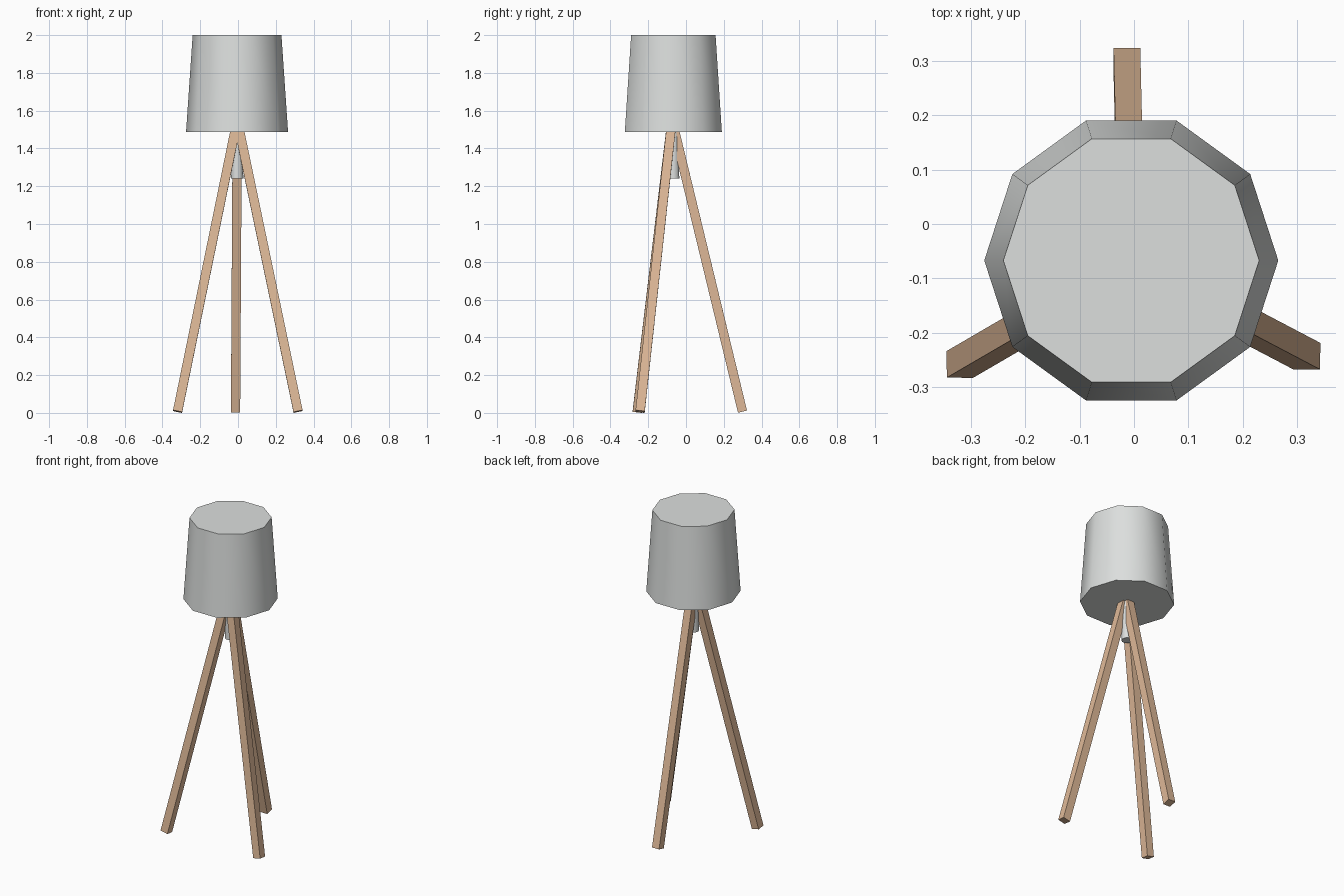
import bpy, bmesh, math
from mathutils import Vector, Matrix

if "Cube" in bpy.data.objects:
    bpy.data.objects.remove(bpy.data.objects["Cube"])


def material(name, rgb):
    m = bpy.data.materials.new(name)
    m.diffuse_color = (*rgb, 1.0)
    m.use_nodes = True
    m.node_tree.nodes["Principled BSDF"].inputs["Base Color"].default_value = m.diffuse_color
    return m


GREY = material("light grey", (0.72, 0.74, 0.73))
WOOD = material("light wood", (0.73, 0.48, 0.31))
CX, CY = -0.005, -0.067  # lamp axis


def finish(name, bm, mat):
    bmesh.ops.recalc_face_normals(bm, faces=bm.faces)
    mesh = bpy.data.meshes.new(name)
    bm.to_mesh(mesh)
    bm.free()
    mesh.materials.append(mat)
    ob = bpy.data.objects.new(name, mesh)
    bpy.context.collection.objects.link(ob)
    return ob


def tapered_drum(name, r_bottom, r_top, z0, z1, sides=10):
    bm = bmesh.new()
    bmesh.ops.create_cone(bm, cap_ends=True, segments=sides, radius1=r_bottom,
                          radius2=r_top, depth=z1 - z0)
    # turn so a corner always points along +x
    corner = max(bm.verts, key=lambda v: v.co.x).co
    turn = Matrix.Rotation(-math.atan2(corner.y, corner.x), 4, 'Z')
    bm.transform(Matrix.Translation((CX, CY, (z0 + z1) / 2)) @ turn)
    ob = finish(name, bm, GREY)
    bpy.ops.object.select_all(action='DESELECT')
    ob.select_set(True)
    bpy.context.view_layer.objects.active = ob
    bpy.ops.object.shade_smooth_by_angle(angle=math.radians(40))


def leg(name, foot, top, width=0.049):
    a, b = Vector(foot), Vector(top)
    d = b - a
    bm = bmesh.new()
    bmesh.ops.create_cube(bm, size=1.0)
    rot = Vector((0, 0, 1)).rotation_difference(d).to_matrix().to_4x4()
    bm.transform(Matrix.Translation((a + b) / 2) @ rot
                 @ Matrix.Diagonal((width, width, d.length, 1)))
    finish(name, bm, WOOD)


# Closed ten-sided shade and the small stem below it
tapered_drum("lamp_shade", 0.27, 0.235, 1.487, 2.0)
tapered_drum("lamp_stem", 0.033, 0.03, 1.24, 1.55)

# Three square legs meeting inside the shade
apex = (-0.004, -0.074, 1.55)
leg("front_left_leg", (-0.32, -0.258, 0.0075), apex)
leg("front_right_leg", (0.318, -0.243, 0.0075), apex)
leg("back_leg", (-0.013, 0.299, 0.007), apex)
